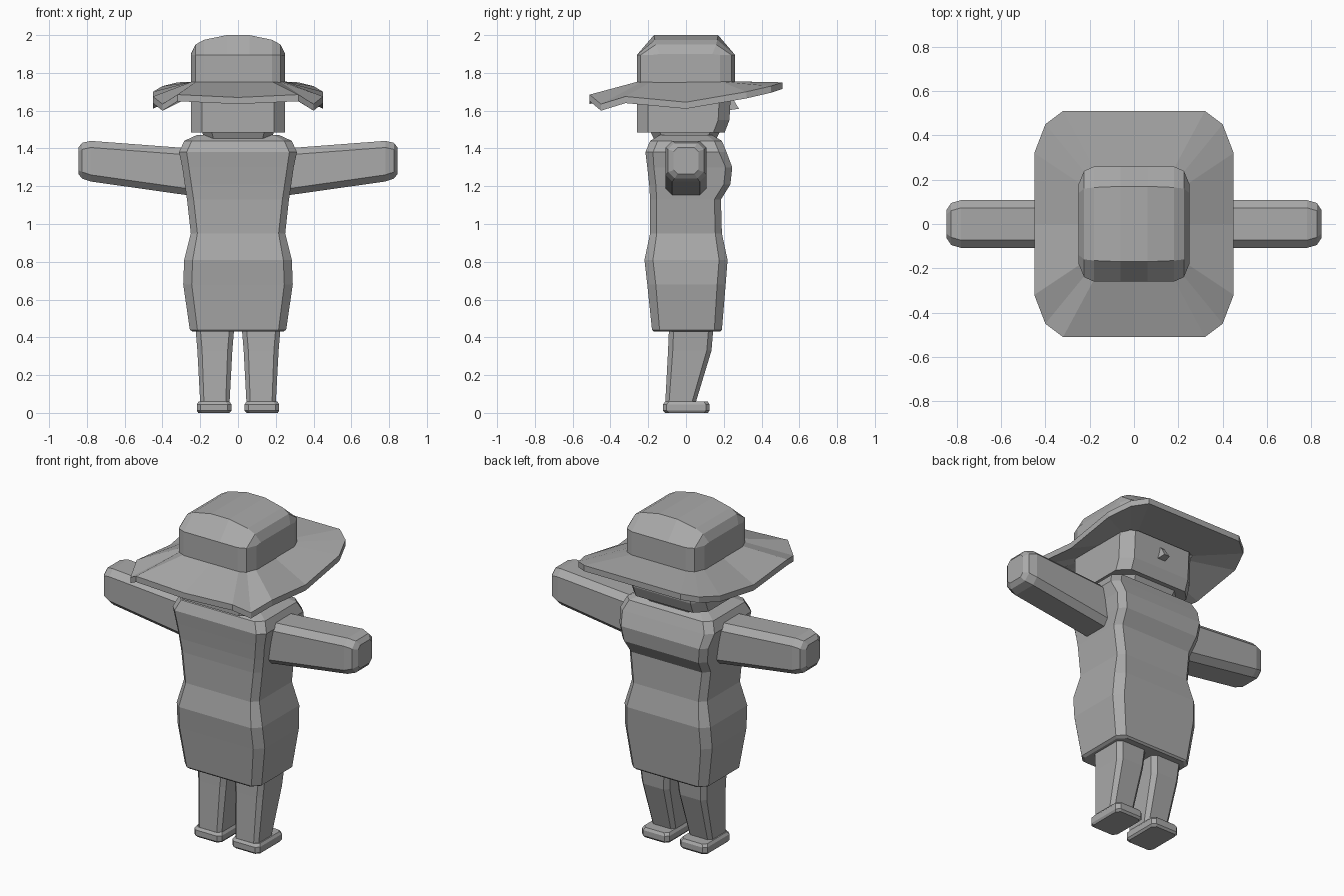
import bpy, bmesh

GREY = bpy.data.materials.new("plain grey")
GREY.diffuse_color = (0.4, 0.4, 0.4, 1)


def loft(name, rings, cap=True, closed=False):
    """Skin a list of equal-length point rings."""
    bm = bmesh.new()
    vs = [[bm.verts.new(p) for p in r] for r in rings]
    pairs = list(zip(vs, vs[1:])) + ([(vs[-1], vs[0])] if closed else [])
    n = len(rings[0])
    for a, b in pairs:
        for i in range(n):
            j = (i + 1) % n
            bm.faces.new((a[i], a[j], b[j], b[i]))
    if cap:
        bm.faces.new(vs[0])
        bm.faces.new(vs[-1])
    bmesh.ops.recalc_face_normals(bm, faces=bm.faces)
    me = bpy.data.meshes.new(name)
    bm.to_mesh(me)
    bm.free()
    me.materials.append(GREY)
    ob = bpy.data.objects.new(name, me)
    bpy.context.collection.objects.link(ob)
    return ob


def octagon(a0, a1, b0, b1, c):
    """Rectangle with its corners cut off by c."""
    return [(a0 + c, b0), (a1 - c, b0), (a1, b0 + c), (a1, b1 - c),
            (a1 - c, b1), (a0 + c, b1), (a0, b1 - c), (a0, b0 + c)]


def stack(name, rows):
    """Rows of z, x0, x1, y0, y1, corner cut."""
    return loft(name, [[(x, y, r[0]) for x, y in octagon(*r[1:])] for r in rows])


# dress: flared hem, hips, waist, chest and shoulders
stack("dress", [(z, -x, x, y0, y1, c) for z, x, y0, y1, c in [
    (0.43, 0.24, -0.17, 0.18, 0.04), (0.44, 0.255, -0.18, 0.19, 0.04),
    (0.68, 0.29, -0.205, 0.21, 0.045), (0.81, 0.285, -0.22, 0.22, 0.045),
    (0.95, 0.25, -0.19, 0.19, 0.035), (1.13, 0.27, -0.19, 0.185, 0.035),
    (1.21, 0.282, -0.195, 0.235, 0.035), (1.30, 0.295, -0.205, 0.245, 0.035),
    (1.38, 0.312, -0.215, 0.215, 0.04), (1.44, 0.285, -0.19, 0.19, 0.04),
    (1.47, 0.22, -0.14, 0.14, 0.03)]])

# neck and head
stack("neck", [(1.45, -0.18, 0.18, -0.17, 0.16, 0.05),
               (1.49, -0.19, 0.19, -0.19, 0.18, 0.05)])
stack("head", [(1.485, -0.25, 0.25, -0.26, 0.205, 0.06),
               (1.55, -0.25, 0.25, -0.26, 0.23, 0.06),
               (1.74, -0.25, 0.25, -0.26, 0.24, 0.06)])

# nose wedge
loft("nose", [[(-0.03, 0.21, 1.60), (0.03, 0.21, 1.60), (0.015, 0.21, 1.70), (-0.015, 0.21, 1.70)],
              [(-0.018, 0.28, 1.61), (0.018, 0.28, 1.61), (0.01, 0.25, 1.66), (-0.01, 0.25, 1.66)]])

# hat crown: arched sections along x with sloped ends
half = [(0.25, 0.18, 0.14, 1.90), (0.225, 0.24, 0.16, 1.95),
        (0.18, 0.26, 0.165, 1.975), (0.06, 0.26, 0.17, 2.0)]
sections = [(-x, *r) for x, *r in half] + [(x, *r) for x, *r in half[::-1]]
loft("hat_crown", [[(x, -w, 1.73), (x, -w, 1.895), (x, -t, top),
                    (x, t, top), (x, w, 1.895), (x, w, 1.73)]
                   for x, w, t, top in sections])

# hat brim: drooping edge, lower towards -y
edge = [(0, -0.51, 1.67), (0.32, -0.51, 1.685), (0.40, -0.45, 1.635),
        (0.45, -0.32, 1.675), (0.45, 0, 1.645), (0.45, 0.32, 1.70),
        (0.40, 0.45, 1.73), (0.32, 0.51, 1.75), (0, 0.51, 1.75)]
crown = [(0, -0.25), (0.18, -0.25), (0.22, -0.23), (0.24, -0.18), (0.24, 0),
         (0.24, 0.18), (0.22, 0.23), (0.18, 0.25), (0, 0.25)]
edge += [(-x, y, z) for x, y, z in edge[-2:0:-1]]
crown += [(-x, y) for x, y in crown[-2:0:-1]]
loft("hat_brim", [[(x, y, 1.755) for x, y in crown], edge,
                  [(x, y, z - 0.035) for x, y, z in edge],
                  [(x, y, 1.71) for x, y in crown]], cap=False, closed=True)

for side, s in (("right", 1), ("left", -1)):
    # arm: rows of x, half depth, z range, corner cut
    loft(side + "_arm", [[(s * x, y, z) for y, z in octagon(-w, w, z0, z1, c)]
         for x, w, z0, z1, c in [(0.25, 0.108, 1.15, 1.40, 0.035),
                                 (0.78, 0.108, 1.225, 1.44, 0.035),
                                 (0.825, 0.095, 1.24, 1.43, 0.035),
                                 (0.845, 0.065, 1.265, 1.405, 0.02)]])
    # leg bent slightly at the knee
    rows = [(0.05, 0.045, 0.20, -0.11, 0.05, 0.02),
            (0.33, 0.03, 0.215, -0.095, 0.135, 0.025),
            (0.45, 0.02, 0.225, -0.09, 0.145, 0.025)]
    foot = [(0, 0.045, 0.21, -0.11, 0.115, 0.02), (0.012, 0.035, 0.218, -0.122, 0.125, 0.02),
            (0.045, 0.035, 0.218, -0.122, 0.125, 0.02), (0.06, 0.045, 0.208, -0.11, 0.115, 0.02)]
    for part, rr in (("leg", rows), ("foot", foot)):
        stack(side + "_" + part, [(z, *sorted((s * a, s * b)), y0, y1, c)
                                  for z, a, b, y0, y1, c in rr])
